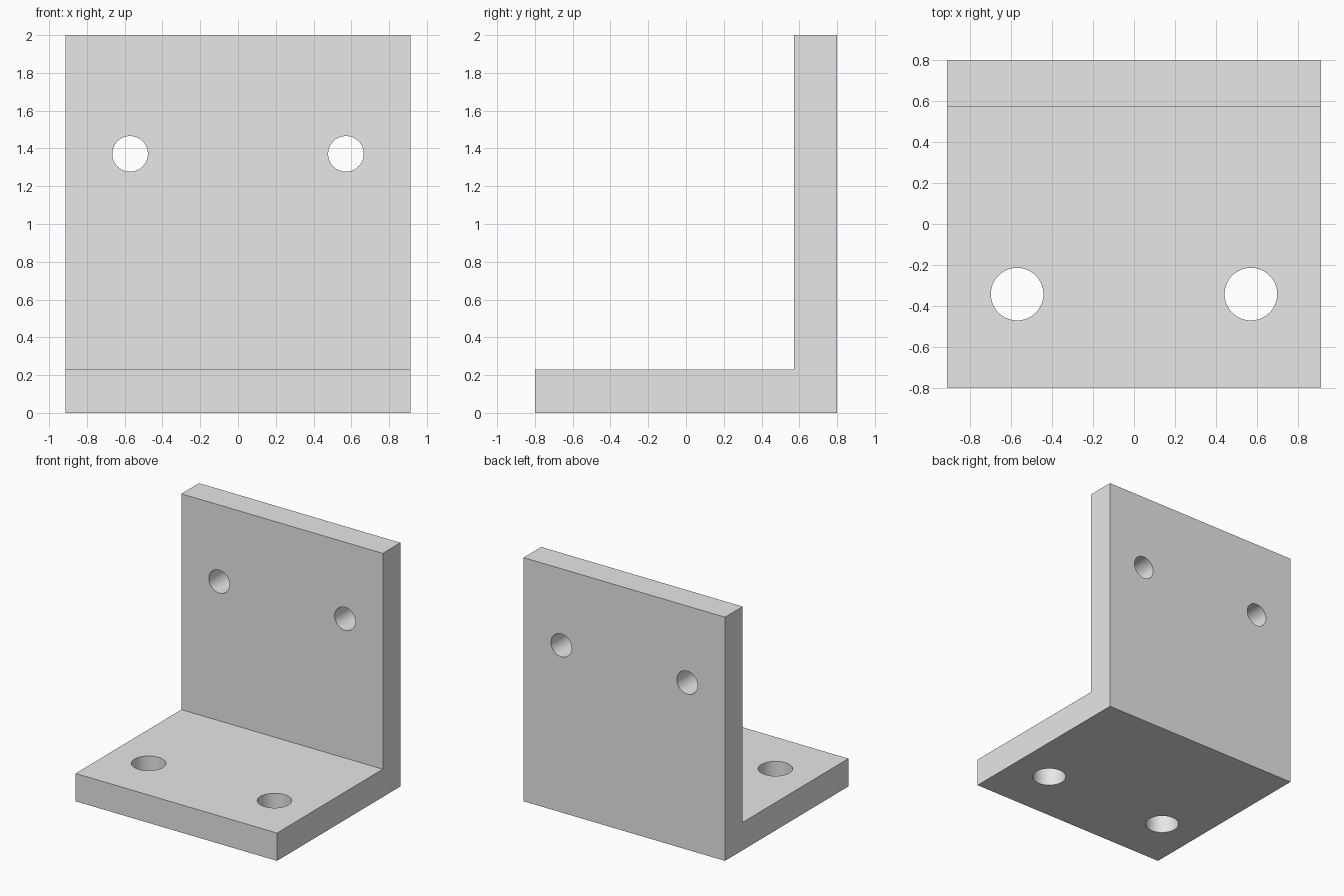
import bpy, bmesh, math

cube = bpy.data.objects.get("Cube")
if cube:
    bpy.data.objects.remove(cube, do_unlink=True)

UNIT = 2 / 35                       # the bracket is 35 units tall
WIDTH, DEPTH, HEIGHT, THICK = 32 * UNIT, 28 * UNIT, 35 * UNIT, 4 * UNIT

grey = bpy.data.materials.new("light_grey")
grey.use_nodes = True
grey.diffuse_color = (0.8, 0.8, 0.8, 1)
grey.node_tree.nodes["Principled BSDF"].inputs["Base Color"].default_value = (0.8, 0.8, 0.8, 1)

# L-shaped side profile, extruded across the width
front, back = -DEPTH / 2, DEPTH / 2
profile = [(front, 0), (back, 0), (back, HEIGHT), (back - THICK, HEIGHT),
           (back - THICK, THICK), (front, THICK)]
bm = bmesh.new()
side = bm.faces.new([bm.verts.new((-WIDTH / 2, y, z)) for y, z in profile])
extruded = bmesh.ops.extrude_face_region(bm, geom=[side])["geom"]
bmesh.ops.translate(bm, vec=(WIDTH, 0, 0),
                    verts=[g for g in extruded if isinstance(g, bmesh.types.BMVert)])
bmesh.ops.recalc_face_normals(bm, faces=bm.faces)
mesh = bpy.data.meshes.new("angle_bracket")
bm.to_mesh(mesh)
bm.free()
mesh.materials.append(grey)
bracket = bpy.data.objects.new("angle_bracket", mesh)
bpy.context.collection.objects.link(bracket)


def drill(name, location, radius, tilt):
    """Cut one round through-hole in the bracket."""
    bpy.ops.mesh.primitive_cylinder_add(vertices=64, radius=radius, depth=THICK * 2,
                                        location=location, rotation=(tilt, 0, 0))
    cutter = bpy.context.object
    cutter.name = name
    cutter.data.materials.append(grey)
    cut = bracket.modifiers.new(name, "BOOLEAN")
    cut.operation, cut.solver, cut.object = "DIFFERENCE", "EXACT", cutter
    bpy.ops.object.select_all(action="DESELECT")
    bracket.select_set(True)
    bpy.context.view_layer.objects.active = bracket
    bpy.ops.object.modifier_apply(modifier=name)
    bpy.data.objects.remove(cutter, do_unlink=True)


# Mirrored pairs of holes: small in the wall, larger in the base
for label, sign in (("left", 1), ("right", -1)):
    x = sign * 10 * UNIT
    drill(label + "_wall_hole", (x, back - THICK / 2, 24 * UNIT), 1.65 * UNIT, math.pi / 2)
    drill(label + "_base_hole", (x, -6 * UNIT, THICK / 2), 2.25 * UNIT, 0)

# Smooth hole walls, crisp edges
bpy.ops.object.shade_smooth_by_angle(angle=math.radians(30))
